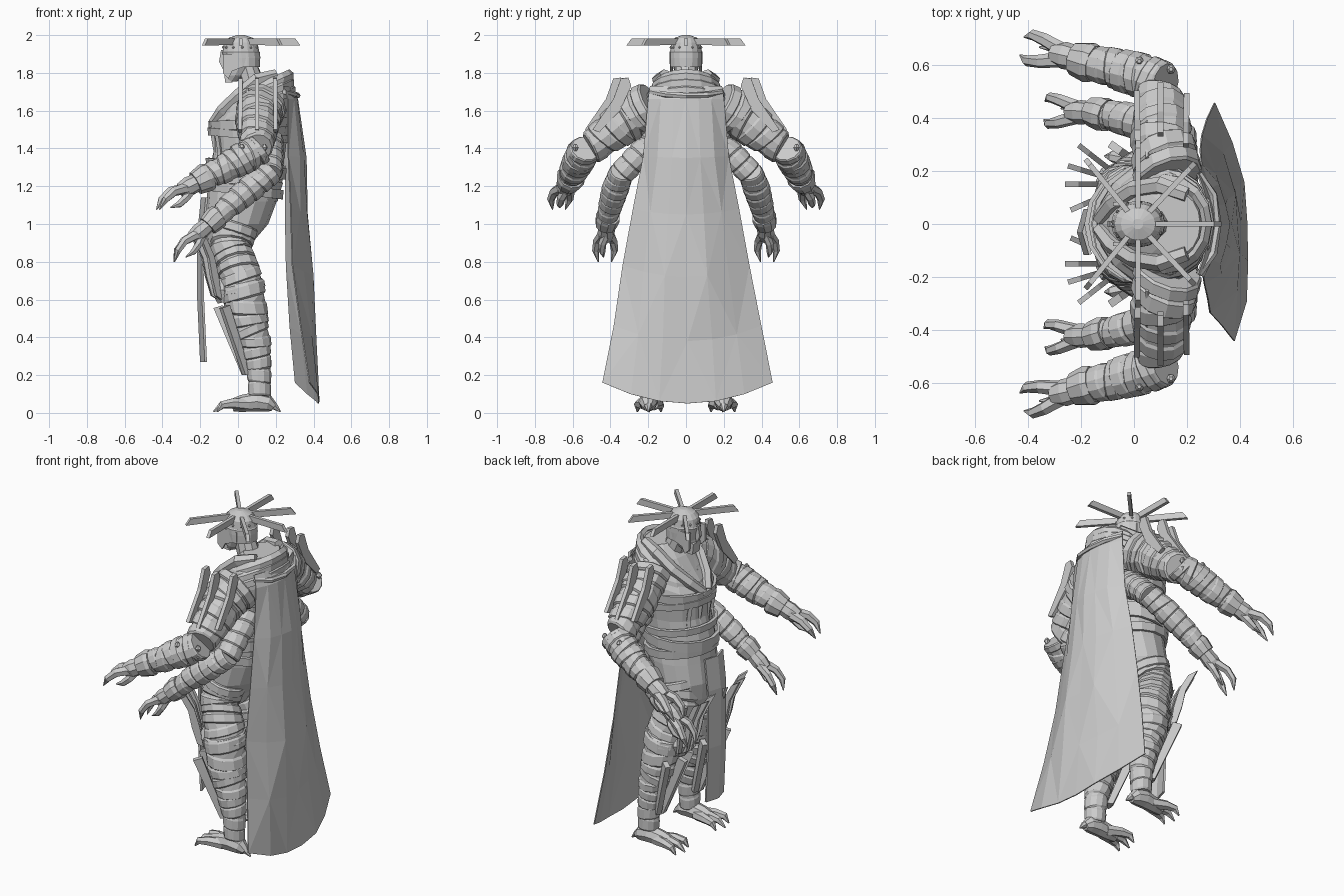
import bpy, math, random
from mathutils import Vector as V

random.seed(4)
REF = V((0, .7, .7))


def make(name, verts, faces, mirror=False, thick=0):
    me = bpy.data.meshes.new(name)
    me.from_pydata([tuple(v) for v in verts], [], faces)
    me.validate()
    ob = bpy.data.objects.new(name, me)
    bpy.context.collection.objects.link(ob)
    if thick:
        m = ob.modifiers.new("thickness", 'SOLIDIFY')
        m.thickness = thick
        m.offset = 0
    if mirror:
        m = ob.modifiers.new("mirror", 'MIRROR')
        m.use_axis = (False, True, False)
    return ob


def loft(name, rings, mirror=False, caps=True, thick=0):
    n = len(rings[0])
    verts = [p for r in rings for p in r]
    faces = [(i*n+j, i*n+(j+1) % n, (i+1)*n+(j+1) % n, (i+1)*n+j)
             for i in range(len(rings)-1) for j in range(n)]
    if caps:
        faces += [tuple(range(n))[::-1], tuple(range(len(verts)-n, len(verts)))]
    return make(name, verts, faces, mirror, thick)


def circle(c, nrm, r, n):
    u = nrm.cross(REF).normalized()
    w = nrm.cross(u).normalized()
    return [c + (u*math.cos(a) + w*math.sin(a))*r for a in (2*math.pi*k/n for k in range(n))]


def ell(x, z, rx, ry, tilt=0, n=16):
    u, w = V((math.cos(tilt), 0, -math.sin(tilt))), V((0, 1, 0))
    return [V((x, 0, z)) + u*rx*math.cos(a) + w*ry*math.sin(a)
            for a in (2*math.pi*k/n for k in range(n))]


def tube(name, pts, n=8, mirror=True):
    P = [V(p[:3]) for p in pts]
    rings = []
    for i, p in enumerate(pts):
        d = (P[min(i+1, len(P)-1)] - P[max(i-1, 0)]).normalized()
        rings.append(circle(P[i], d, p[3], n))
    return loft(name, rings, mirror)


def wrapped(name, pts, bands, n=12, tilt=.22):
    """Limb made of overlapping, randomly tilted bandage bands."""
    P = [V(p) for p in pts]

    def at(t):
        f = min(max(t, 0), .9999)*(len(P)-1)
        i = int(f)
        return P[i].lerp(P[i+1], f-i)
    rings = []
    for b in range(bands):
        tl = V([random.uniform(-tilt, tilt) for _ in range(3)])
        for f, s in ((0, .97), (.15, 1.04), (.85, 1.06), (.97, .96)):
            t = (b+f)/bands
            d = (at(t+.08).xyz - at(t-.08).xyz).normalized()
            q = at(t)
            rings.append(circle(q.xyz, (d+tl).normalized(), q.w*s, n))
    return loft(name, rings, True)


def plate(name, poly, origin, ang, thick, mirror=False):
    """Flat fin: polygon in (radial, height), standing along angle ang."""
    u = V((math.cos(ang), math.sin(ang), 0))
    w = V((-math.sin(ang), math.cos(ang), 0))*thick/2
    o = V((origin[0], origin[1], 0))
    n = len(poly)
    vs = [o + u*r + V((0, 0, z)) + w*s for s in (-1, 1) for r, z in poly]
    fs = [tuple(range(n))[::-1], tuple(range(n, 2*n))]
    fs += [(i, (i+1) % n, n+(i+1) % n, n+i) for i in range(n)]
    return make(name, vs, fs, mirror)


def stud(name, p, r):
    tube(name, [(p[0], p[1], p[2]-r, r*.4), (p[0], p[1], p[2], r), (p[0], p[1], p[2]+r, r*.4)], 6)


def rad(d):
    return math.radians(d)


# torso and hips
loft("torso", [ell(*a) for a in [
    (.03, 1.12, .18, .19), (.04, 1.25, .2, .19), (.06, 1.38, .19, .195), (.065, 1.5, .2, .21),
    (.1, 1.62, .17, .22), (.14, 1.72, .14, .19), (.16, 1.79, .09, .12)]])
loft("hips", [ell(*a) for a in [
    (-.05, .82, .08, .12), (-.045, .9, .12, .18), (-.01, 1.0, .17, .2), (.02, 1.12, .185, .2), (.04, 1.22, .2, .19)]])

# belts and body straps
for i, (x, z, rx, ry, h, t) in enumerate([
        (.03, 1.18, .2, .205, .05, .12), (.035, 1.25, .21, .21, .06, -.08), (.04, 1.31, .2, .205, .04, .1),
        (.055, 1.47, .205, .215, .04, .1), (.06, 1.53, .205, .22, .05, -.05)]):
    loft(f"body_wrap_{i}", [ell(x, z-h/2, rx, ry, t), ell(x, z+h/2, rx*1.02, ry*1.02, t)], caps=False, thick=.018)
for i, y in enumerate((.04, .11)):
    tube(f"belly_strap_{i}", [(-.135+y*.3, y, 1.3, .016), (-.125+y*.3, y, 1.38, .016), (-.14+y*.3, y, 1.47, .016)], 4)

# layered collar, higher at the back, with lapels meeting in a V
for i, (x, z, rx, ry, h) in enumerate([
        (.08, 1.62, .235, .22, .07), (.095, 1.67, .21, .205, .06), (.115, 1.715, .185, .18, .055)]):
    loft(f"collar_{i}", [ell(x, z-h/2, rx, ry, -.45), ell(x+.005, z, rx*.98, ry*.98, -.45),
                         ell(x+.01, z+h/2, rx*.84, ry*.84, -.45)], caps=False, thick=.025)
tube("lapel", [(.2, .11, 1.79, .03), (.1, .145, 1.765, .035), (0, .13, 1.68, .035), (-.08, .08, 1.6, .035),
               (-.13, .02, 1.53, .03)], 6)

# neck, head and helmet
tube("neck", [(.13, 0, 1.68, .075), (.07, 0, 1.76, .065), (.04, 0, 1.84, .06)], 10, False)
loft("head", [ell(*a, n=12) for a in [
    (-.035, 1.755, .03, .035), (-.015, 1.785, .055, .055), (.01, 1.84, .075, .07), (.015, 1.9, .085, .075)]])
loft("helmet", [ell(*a) for a in [
    (.025, 1.83, .09, .085), (.02, 1.88, .098, .088), (.015, 1.91, .102, .088), (.015, 1.915, .097, .084),
    (.015, 1.96, .088, .078), (.015, 1.985, .065, .06), (.015, 2.0, .02, .02)]])
plate("nose_guard", [(.07, 1.92), (.09, 1.92), (.1, 1.86), (.075, 1.81)], (0, 0), math.pi, .022)
plate("cheek_guard", [(-.05, 1.9), (.08, 1.9), (.08, 1.8), (.05, 1.77), (.03, 1.81), (-.05, 1.84)],
      (0, .076), math.pi, .016, True)
plate("chin_guard", [(.03, 1.82), (.075, 1.815), (.068, 1.75), (.03, 1.75)], (0, 0), math.pi, .07)
for a in range(25, 180, 30):
    stud(f"helmet_stud_{a}", (.015+.094*math.cos(rad(a)), .082*math.sin(rad(a)), 1.935), .007)

# radiating crown blades
for i, a in enumerate((0, 47, 90, 129, 231, 270, 313)):
    plate(f"crown_blade_{i}", [(.05, 1.983), (.288, 1.983), (.315, 1.945), (.05, 1.948)], (.015, 0), rad(a), .02)


# clawed hand: palm, two spread fingers and a thumb
def hand(name, w, d, k):
    w, d = V(w), V(d).normalized()
    s = d.cross(V((0, 0, 1))).normalized()
    up = s.cross(d)
    tube(name+"_palm", [(*(w-d*.03), .045*k), (*(w+d*.06), .052*k), (*(w+d*.11), .04*k)])
    for j in (-1, 1):
        p = [w+d*.08+s*j*.02, w+d*.15+s*j*.042+up*.015, w+d*.21+s*j*.05, w+d*.262+s*j*.035-up*.035]
        tube(f"{name}_finger_{j+1}", [(*q, r*k) for q, r in zip(p, (.03, .026, .021, .003))], 6)
    p = [w+d*.05-up*.02, w+d*.1+s*.02-up*.045, w+d*.15+s*.02-up*.06, w+d*.2+s*.01-up*.055]
    tube(name+"_thumb", [(*q, r*k) for q, r in zip(p, (.027, .024, .019, .003))], 6)


# upper arms
wrapped("upper_arm", [(.13, .17, 1.63, .13), (.11, .28, 1.58, .122), (.1, .39, 1.49, .105), (.1, .51, 1.4, .083)], 6)
wrapped("upper_forearm", [(.12, .53, 1.4, .08), (.03, .56, 1.35, .086), (-.08, .59, 1.29, .076),
                          (-.2, .62, 1.23, .055)], 7)
tube("upper_cuff", [(-.15, .605, 1.255, .072), (-.17, .61, 1.245, .078), (-.225, .625, 1.215, .064)], 10)
hand("upper_hand", (-.21, .625, 1.225), (-.225, .05, -.115), 1)
for i in range(6):
    stud(f"elbow_stud_{i}", (.14-.06*(i % 3), .585+.015*(i % 3), 1.405-.05*(i//3)), .018)

# lower arms
wrapped("lower_arm", [(.16, .14, 1.44, .08), (.17, .25, 1.36, .068), (.17, .34, 1.27, .064)], 4)
wrapped("lower_forearm", [(.18, .34, 1.28, .062), (.08, .37, 1.2, .07), (-.04, .4, 1.1, .063),
                          (-.14, .42, 1.01, .048)], 7)
tube("lower_cuff", [(-.1, .41, 1.045, .062), (-.12, .415, 1.03, .066), (-.16, .425, .99, .056)], 10)
hand("lower_hand", (-.16, .42, .995), (-.19, .01, -.16), .9)

# shoulder fins and arm rods
fin = [(.33, 1.73), (.345, 1.775), (.385, 1.77), (.425, 1.66), (.535, 1.5), (.5, 1.485), (.39, 1.6)]
for i, (x, o, a) in enumerate([(.02, -.03, 91), (.1, 0, 90), (.19, -.04, 89)]):
    plate(f"shoulder_fin_{i}", fin, (x, o), rad(a), .022, True)
    x = .05+.05*i
    tube(f"arm_rod_{i}", [(x, .25, 1.715, .008), (x, .36, 1.615, .008), (x, .47, 1.5, .008)], 5)

# legs
wrapped("thigh", [(-.01, .1, 1.0, .12), (-.04, .12, .87, .105), (.0, .145, .76, .11), (.03, .16, .64, .117)], 7)
wrapped("shin", [(.025, .16, .68, .117), (.05, .175, .5, .106), (.085, .185, .38, .087),
                 (.11, .193, .25, .066), (.115, .2, .08, .055)], 9)
tube("knee_pad", [(-.06, .16, .7, .05), (-.075, .16, .65, .07), (-.06, .16, .59, .05)], 8)
tube("foot", [(.19, .2, .03, .025), (.16, .2, .05, .045), (.1, .2, .06, .052), (.02, .198, .05, .045), (-.03, .195, .04, .034)])
tube("heel_claw", [(.16, .2, .045, .03), (.195, .2, .035, .02), (.225, .2, .006, .004)], 6)
for j in (-1, 0, 1):
    tube(f"toe_{j+1}", [(.05, .197+j*.02, .045, .033), (-.03, .195+j*.048, .05, .027), (-.085, .195+j*.06, .042, .021),
                        (-.13+abs(j)*.02, .195+j*.062, .006, .004)], 6)

# thigh blades and shin guards fanned around the front of each leg
blade = [(.09, .6), (.125, .62), (.155, .72), (.175, .82), (.24, .95), (.19, .92), (.14, .83), (.11, .72)]
for i, a in enumerate((142, 163, 180, 204)):
    plate(f"thigh_blade_{i}", blade, (-.02, .15), rad(a), .02, True)
for i, a in enumerate((145, 180, 215)):
    plate(f"shin_guard_{i}", [(.165, .57), (.215, .555), (.065, .2), (.03, .2)], (.085, .18), rad(a), .03, True)

# front cloth
make("front_cloth", [(x+(.025 if y else 0), y-.03, z) for x, z in ((-.19, 1.14), (-.21, .95), (-.21, .6), (-.195, .27))
                     for y in (-.085, 0, .085)],
     [(r*3+c, r*3+c+1, r*3+c+4, r*3+c+3) for r in range(3) for c in range(2)], thick=.012)

# cape: rows of centre height, edge height, half width, centre x, edge x; one side swings further back
rows = [(1.73, 1.73, .19, .28, .24), (1.66, 1.66, .2, .315, .25), (1.35, 1.36, .225, .365, .25),
        (1.05, 1.08, .28, .375, .245), (.72, .78, .335, .39, .25), (.38, .46, .39, .405, .27), (.05, .16, .45, .425, .3)]
cv, cf, nc = [], [], 7
for i, (zc, ze, hw, xc, xe) in enumerate(rows):
    for j in range(nc):
        t = j/(nc-1)*2-1
        k = t*t
        jit = random.uniform(-.014, .008) if i > 1 else 0
        swing = .012*i*max(0, -t)
        cv.append((xc+(xe-xc)*k+jit+swing, hw*t+.008*(i > 4), zc+(ze-zc)*k))
for i in range(len(rows)-1):
    for j in range(nc-1):
        a = i*nc+j
        cf += [(a, a+1, a+nc), (a+1, a+nc+1, a+nc)] if (i+j) % 2 else [(a, a+1, a+nc+1), (a, a+nc+1, a+nc)]
make("cape", cv, cf, thick=.006)
tube("cape_roll", [(.245, -.19, 1.7, .014), (.3, -.11, 1.685, .016), (.315, 0, 1.68, .016), (.3, .11, 1.685, .016),
                   (.245, .19, 1.7, .014)], 6, False)
